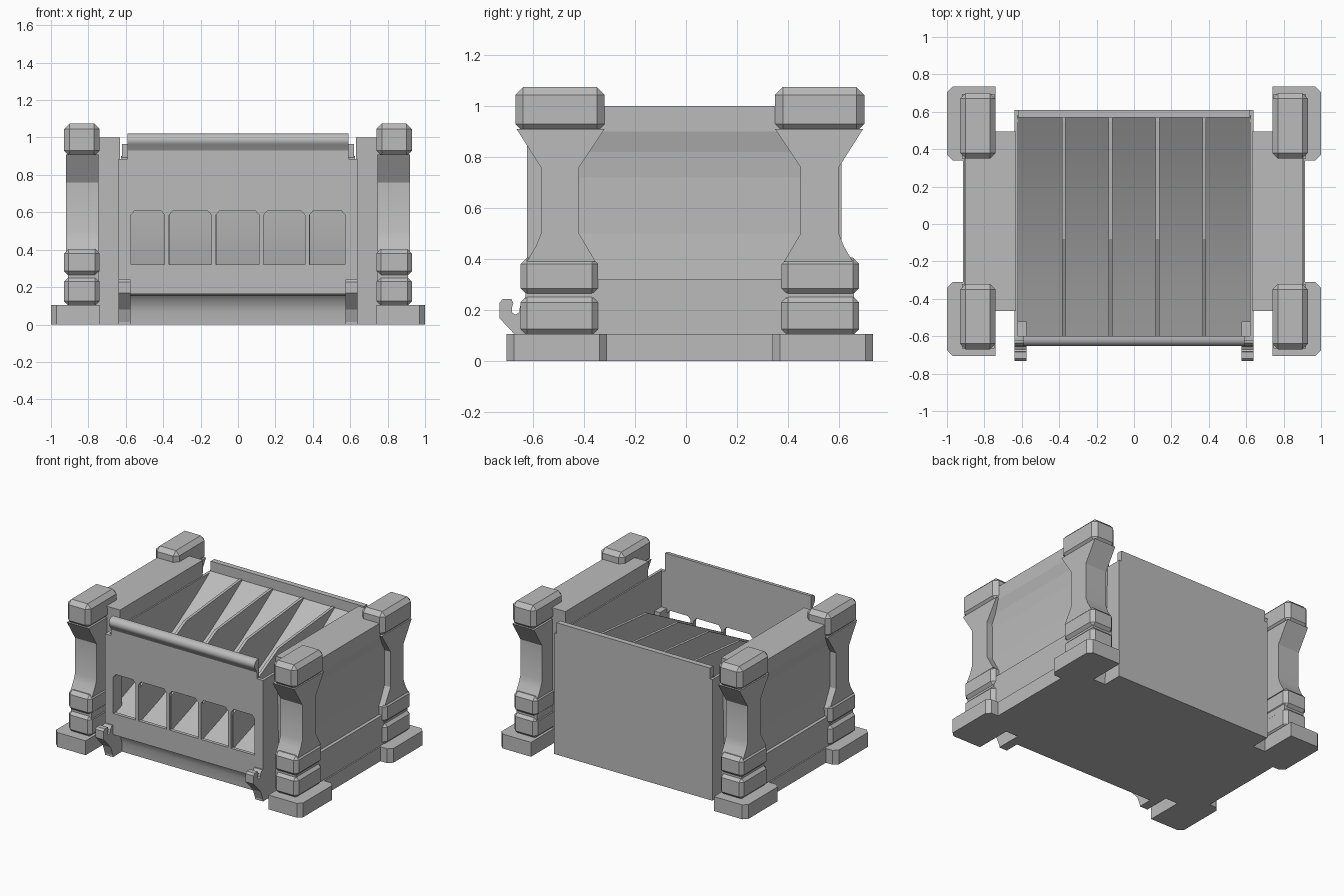
import bpy
import bmesh
import math

old = bpy.data.objects.get("Cube")
if old:
    bpy.data.objects.remove(old, do_unlink=True)

grey = bpy.data.materials.new("plain grey")
grey.use_nodes = True
COLOR = (0.5, 0.5, 0.5, 1)
grey.diffuse_color = COLOR
grey.node_tree.nodes["Principled BSDF"].inputs["Base Color"].default_value = COLOR

MID = 0.015  # depth centre of the housing behind the hooks


def prism(name, pts, axis, a, b, bevel=0, mirror="", y0=0, smooth=0):
    """Extrude a closed profile along x, y or z, from a to b."""
    def place(p, t):
        u, v = p
        return {"x": (t, u, v), "y": (u, t, v), "z": (u, v, t)}[axis]
    bm = bmesh.new()
    low = [bm.verts.new(place(p, a)) for p in pts]
    high = [bm.verts.new(place(p, b)) for p in pts]
    bm.faces.new(low)
    bm.faces.new(high)
    for i in range(len(pts)):
        j = (i + 1) % len(pts)
        bm.faces.new((low[i], low[j], high[j], high[i]))
    bmesh.ops.recalc_face_normals(bm, faces=bm.faces)
    mesh = bpy.data.meshes.new(name)
    bm.to_mesh(mesh)
    bm.free()
    mesh.materials.append(grey)
    ob = bpy.data.objects.new(name, mesh)
    bpy.context.collection.objects.link(ob)
    ob.location.y = y0
    if bevel:
        mod = ob.modifiers.new("bevel", "BEVEL")
        mod.width = bevel
        mod.segments = 1
    if mirror:
        mod = ob.modifiers.new("mirror", "MIRROR")
        mod.use_axis = ("x" in mirror, "y" in mirror, False)
    if smooth:
        bpy.ops.object.select_all(action="DESELECT")
        ob.select_set(True)
        bpy.context.view_layer.objects.active = ob
        bpy.ops.object.shade_smooth_by_angle(angle=math.radians(smooth))
    return ob


def box(name, x, y, z, **kw):
    pts = [(x[0], y[0]), (x[1], y[0]), (x[1], y[1]), (x[0], y[1])]
    return prism(name, pts, "z", z[0], z[1], **kw)


# Corner pillars: foot, two rings, neck, waisted shaft and cap
four = dict(mirror="xy", y0=MID)
foot = [(.74, -.72), (.97, -.72), (1, -.69), (1, -.355), (.97, -.325), (.74, -.325)]
prism("pillar_foot", foot, "z", 0, .105, **four)
box("pillar_lower_ring", (.74, .93), (-.665, -.36), (.1, .255), bevel=.025, **four)
box("pillar_upper_ring", (.74, .93), (-.665, -.36), (.26, .405), bevel=.025, **four)
box("pillar_neck", (.745, .91), (-.645, -.38), (.22, .3), **four)
shaft = [(-.64, .39), (-.605, .45), (-.585, .5), (-.585, .76), (-.68, .91),
         (-.335, .91), (-.435, .76), (-.435, .5), (-.37, .39)]
prism("pillar_shaft", shaft, "x", .745, .92, smooth=25, **four)
box("pillar_cap", (.74, .93), (-.685, -.335), (.9, 1.075), bevel=.03, **four)

# Thick side walls with a flared top and a plinth
wall = [(.63, 0), (.88, 0), (.88, .32), (.87, .5), (.87, .72), (.88, .82),
        (.9, .9), (.9, .94), (.9, 1), (.63, 1)]
side = prism("side_wall", wall, "x", 0, 1, mirror="x", y0=MID)
for v in side.data.vertices:
    end = -1 if v.co.x < .5 else 1
    x, z = v.co.y, v.co.z
    v.co = (x, end * (.48 if z > .95 else .45), z)
bm = bmesh.new()
bm.from_mesh(side.data)
bmesh.ops.recalc_face_normals(bm, faces=bm.faces)
bm.to_mesh(side.data)
bm.free()
box("side_plinth", (.85, .905), (-.4, .4), (.1, .32), mirror="x", y0=MID)
box("side_base", (.7, .915), (-.4, .4), (0, .105), mirror="x", y0=MID)

# Storage box: curved ramp block, thin sides and back
ramp = [(.58, 0), (.58, .9), (.4, .78), (.2, .66), (0, .555), (-.2, .46),
        (-.4, .38), (-.605, .31), (-.605, .16), (-.57, .155), (-.54, .125),
        (-.523, .07), (-.52, 0)]
prism("ramp_floor", ramp, "x", -.625, .625, smooth=30)
box("box_side", (.62, .64), (-.61, .61), (0, .885), mirror="x")
box("back_wall", (-.64, .64), (.57, .61), (0, .885))
box("back_wall_top", (-.62, .62), (.57, .61), (.88, .965))

# Dividers between the five slots
divider = [(.575, .5), (.575, .9), (.55, .9), (-.08, .84), (-.61, .56), (-.61, .25)]
for i in range(4):
    x = -.375 + .25 * i
    prism("divider", divider, "x", x - .01, x + .01)

# Front panel with five windows and a rounded top rail
front = (-.625, -.6)
box("front_lower_panel", (-.64, .64), front, (.165, .32))
box("front_upper_panel", (-.64, .64), front, (.61, .885))
box("front_top_panel", (-.59, .59), front, (.88, 1))
box("front_post", (.575, .64), (-.625, -.52), (0, .62), mirror="x")
for x in (-.585, -.38, -.13, .125, .37, .585):
    bar = [(x - .012, .31), (x + .012, .31), (x + .012, .585), (x + .035, .612),
           (x - .035, .612), (x - .012, .585)]
    prism("window_bar", bar, "y", front[0], front[1])
rail = [(-.6, .93), (-.625, .93)]
for i in range(9):
    a = math.radians(225 - i * 135 / 8)
    rail.append((-.615 + .037 * math.cos(a), .985 + .037 * math.sin(a)))
rail.append((-.6, 1.022))
prism("front_top_rail", rail, "x", -.59, .59, smooth=40)

# Front hooks
hook = [(-.6, 0), (-.6, .235), (-.635, .235), (-.652, .215), (-.655, .19),
        (-.67, .182), (-.684, .19), (-.684, .21), (-.678, .225), (-.685, .242),
        (-.72, .242), (-.733, .228), (-.733, .168), (-.65, .08), (-.62, 0)]
prism("front_hook", hook, "x", .575, .64, mirror="x")
